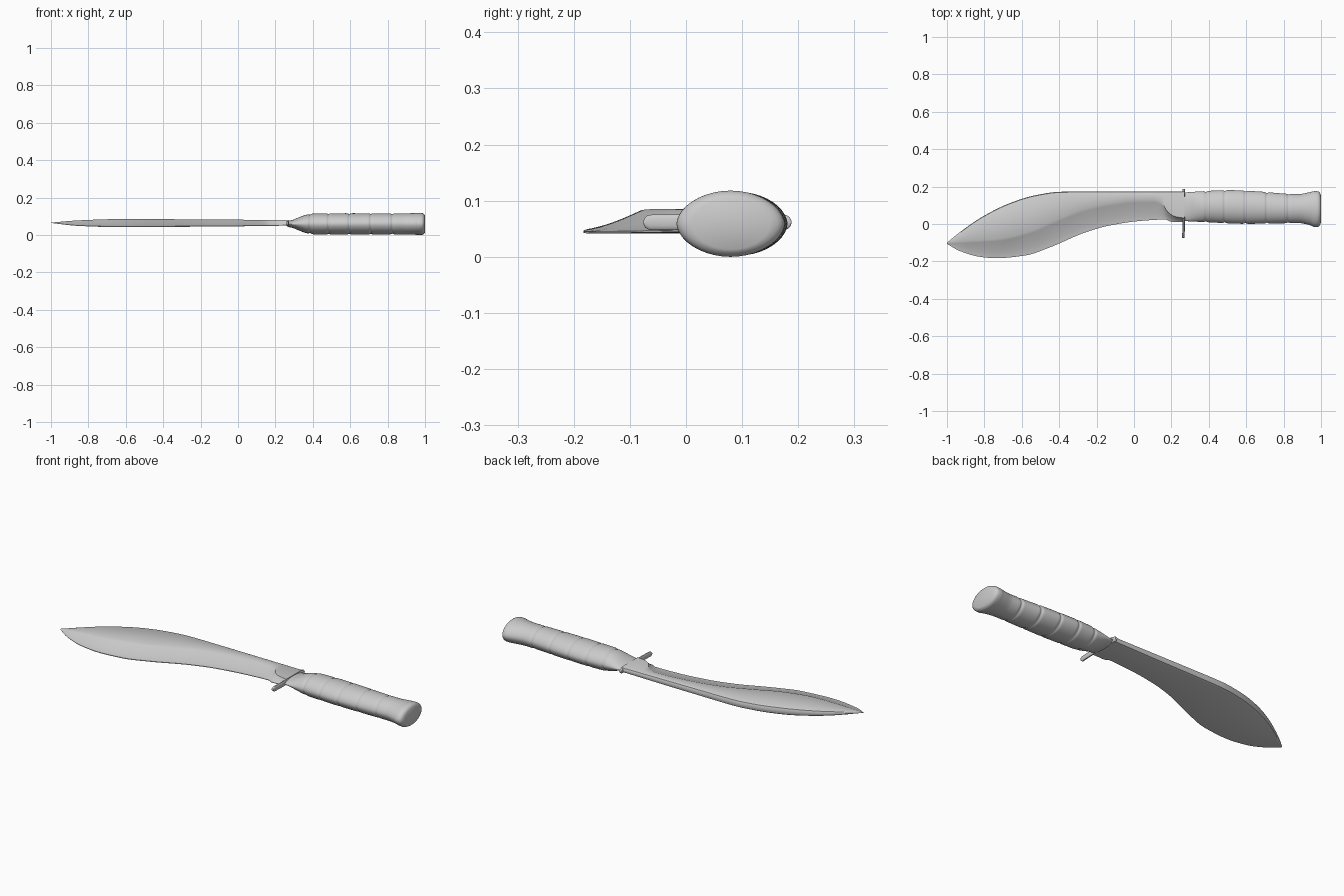
import bpy, bmesh, math

if "Cube" in bpy.data.objects:
    bpy.data.objects.remove(bpy.data.objects["Cube"])

steel = bpy.data.materials.new("plain grey")
steel.diffuse_color = (0.6, 0.6, 0.6, 1)
steel.use_nodes = True
steel.node_tree.nodes["Principled BSDF"].inputs["Base Color"].default_value = steel.diffuse_color


def curve(pts, x):
    """Smooth interpolation through (x, value) points."""
    n = len(pts)
    if x <= pts[0][0]:
        return pts[0][1]
    if x >= pts[-1][0]:
        return pts[-1][1]
    s = [(pts[i + 1][1] - pts[i][1]) / (pts[i + 1][0] - pts[i][0]) for i in range(n - 1)]

    def slope(k):
        if k == 0:
            return s[0]
        if k == n - 1:
            return s[-1]
        a, b = s[k - 1], s[k]
        return 0 if a * b <= 0 else 2 * a * b / (a + b)
    i = max(k for k in range(n - 1) if pts[k][0] <= x)
    h = pts[i + 1][0] - pts[i][0]
    t = (x - pts[i][0]) / h
    return ((2*t**3 - 3*t*t + 1) * pts[i][1] + (t**3 - 2*t*t + t) * h * slope(i)
            + (3*t*t - 2*t**3) * pts[i + 1][1] + (t**3 - t*t) * h * slope(i + 1))


def loft(name, rings, angle):
    """Skin a list of closed rings and cap both ends."""
    bm = bmesh.new()
    loops = [[bm.verts.new(p) for p in r] for r in rings]
    n = len(rings[0])
    for a, b in zip(loops, loops[1:]):
        for i in range(n):
            j = (i + 1) % n
            bm.faces.new((a[i], a[j], b[j], b[i]))
    bm.faces.new(loops[0])
    bm.faces.new(loops[-1])
    bmesh.ops.recalc_face_normals(bm, faces=bm.faces)
    me = bpy.data.meshes.new(name)
    bm.to_mesh(me)
    bm.free()
    me.materials.append(steel)
    ob = bpy.data.objects.new(name, me)
    bpy.context.collection.objects.link(ob)
    bpy.ops.object.select_all(action='DESELECT')
    ob.select_set(True)
    bpy.context.view_layer.objects.active = ob
    bpy.ops.object.shade_smooth_by_angle(angle=math.radians(angle))
    return ob


# Blade: flat underside, rounded spine, hollow-ground bevel on top
SPINE = [(-1, -.100), (-.93, -.043), (-.8, .045), (-.66, .113), (-.53, .153),
         (-.40, .172), (-.3, .174), (.28, .174)]
EDGE = [(-1, -.106), (-.93, -.145), (-.82, -.176), (-.74, -.183), (-.58, -.168), (-.45, -.125),
        (-.26, -.045), (-.13, -.008), (.03, .016), (.17, .024), (.195, .012), (.28, .012)]
RIDGE = [(-1, -.102), (-.93, -.095), (-.72, -.078), (-.55, -.035), (-.4, .03), (-.26, .083),
         (-.1, .115), (.03, .128), (.11, .128), (.15, .11), (.18, .065), (.22, .04), (.28, .03)]
TOP = [(-1, .066), (-.85, .078), (-.62, .085), (-.2, .083), (.28, .079)]
BOTTOM = [(-1, .064), (-.85, .048), (-.65, .042), (-.1, .045), (.28, .05)]

rings = []
for k in range(129):
    x = -1 + 1.27 * (k / 128) ** 1.1
    ys, ye, yr, t, b = (curve(c, x) for c in (SPINE, EDGE, RIDGE, TOP, BOTTOM))
    h = t - b
    r = min(.012, (ys - ye) * .2)
    sec = [(ys - r, b), (ys - r * .3, b + h * .12), (ys, b + h * .35),
           (ys, b + h * .65), (ys - r * .3, t - h * .12), (ys - r, t)]
    yr = min(yr, ys - r * 1.5)
    for i in range(9):
        u = i / 8
        # shoulder eases in, then flattens toward the cutting edge
        f = max(0, 1 - u) ** 1.35
        sec.append((yr + (ye - yr) * u, b + h * (.08 + .92 * f)))
    sec.append((ye, b))
    rings.append([(x, y, z) for y, z in sec])
loft("blade", rings, 35)

# Handle: lemon-shaped grip with grooves, flaring into the pommel
HIGH = [(.265, .168), (.35, .174), (.5, .181), (.65, .175), (.8, .163), (.88, .160),
        (.94, .170), (.97, .176), (.985, .174), (.995, .165), (1, .150)]
LOW = [(.265, .016), (.4, .009), (.6, .001), (.75, .003), (.88, .005),
       (.94, -.006), (.97, -.017), (.985, -.015), (.995, -.005), (1, .01)]
THICK = [(.265, .016), (.29, .021), (.33, .037), (.37, .050), (.41, .056), (.6, .057), (.88, .056),
         (.95, .058), (.98, .059), (.992, .055), (1, .046)]
GROOVES = (.385, .485, .595, .71, .825)
rings = []
for k in range(185):
    x = .265 + .735 * k / 184
    hi, lo, w = curve(HIGH, x), curve(LOW, x), curve(THICK, x)
    cut = sum(.005 * math.exp(-((x - g) / .007) ** 2) for g in GROOVES)
    c, a = (hi + lo) / 2, (hi - lo) / 2 - cut
    w -= cut * .8
    ring = []
    for i in range(40):
        q = math.tau * i / 40
        s = math.sin(q)
        ring.append((x, c + a * math.cos(q), .059 + w * math.copysign(abs(s) ** 1.12, s)))
    rings.append(ring)
loft("handle", rings, 40)

# Guard: thin slot-shaped bar, lower end longer and curling slightly
rings = []
for k in range(41):
    v = -math.cos(math.pi * k / 40)
    y = .056 + .132 * v
    end = min(y + .076, .188 - y, .0135)
    half = max(.0015, math.sqrt(max(0, .0135**2 - (.0135 - end) ** 2)))
    x0 = .266 - .004 * max(0, -y / .076) ** 2
    rings.append([(x0 + .0065 * math.cos(math.tau * i / 16),
                   y, .0615 + half * max(-1, min(1, 1.2 * math.sin(math.tau * i / 16))))
                  for i in range(16)])
loft("guard", rings, 40)
